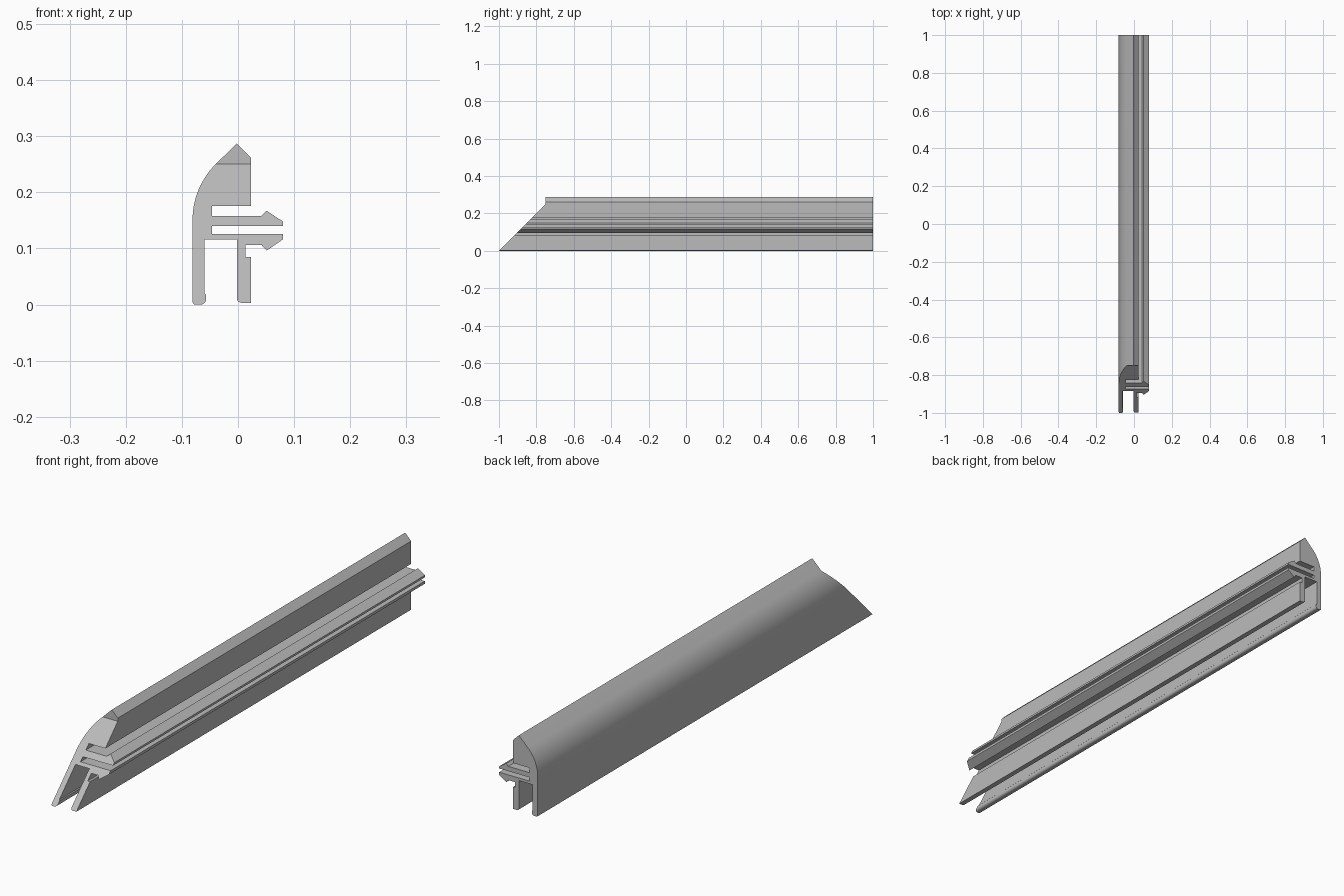
import bpy, bmesh, math

cube = bpy.data.objects.get("Cube")
if cube:
    bpy.data.objects.remove(cube, do_unlink=True)

metal = bpy.data.materials.new("plain_grey")
metal.use_nodes = True
grey = (0.5, 0.5, 0.5, 1)
metal.diffuse_color = grey
metal.node_tree.nodes["Principled BSDF"].inputs["Base Color"].default_value = grey

SPLIT = 0.25      # height where the mitred end turns upright


def arc(cx, cz, r, start, end, steps):
    """Points on an arc, angles in degrees."""
    angles = [math.radians(start + (end - start) * i / steps) for i in range(steps + 1)]
    return [(cx + r * math.cos(a), cz + r * math.sin(a)) for a in angles]


# Lower cross-section, from the right shoulder clockwise to the left shoulder
section = [(0.023, SPLIT), (0.023, 0.176), (-0.046, 0.176), (-0.046, 0.158)]
# upper and lower barbed tongues
section += [(0.042, 0.158), (0.051, 0.167), (0.08, 0.148), (0.08, 0.14),
            (-0.046, 0.14), (-0.046, 0.126),
            (0.08, 0.126), (0.08, 0.116), (0.051, 0.096), (0.042, 0.106),
            (0.013, 0.106), (0.013, 0.085), (0.023, 0.085)]
# right leg with rounded inner corner
section += [(0.023, 0.003)] + arc(0.006, 0.011, 0.008, 270, 180, 5)
# channel roof, then the left leg with its beaded foot
section += [(-0.002, 0.116), (-0.06, 0.116), (-0.06, 0.02), (-0.057, 0.017)]
section += arc(-0.066, 0.009, 0.009, 0, -90, 5)
section += arc(-0.076, 0.005, 0.005, 270, 180, 4)
# curved back
section += arc(0.059, 0.151, 0.14, 180, 135, 14)[:-1] + [(-0.04, SPLIT)]
crest = [(-0.002, 0.287), (0.023, 0.262)]

bm = bmesh.new()
outline = section + crest
front = [bm.verts.new((x, -1 + min(z, SPLIT), z)) for x, z in outline]
back = [bm.verts.new((x, 1, z)) for x, z in outline]
n, k = len(outline), len(section)

# Long sides
for i in range(n):
    j = (i + 1) % n
    bm.faces.new((front[i], front[j], back[j], back[i]))
# Sloping end, upright crest end and square back end
bm.faces.new(front[:k])
bm.faces.new([front[k - 1]] + front[k:] + [front[0]])
bm.faces.new(back)
bmesh.ops.recalc_face_normals(bm, faces=bm.faces)
caps = [f for f in bm.faces if len(f.verts) > 4 or abs(f.normal.y) > 0.5]
bmesh.ops.triangulate(bm, faces=caps, ngon_method='EAR_CLIP')

mesh = bpy.data.meshes.new("trim_rail")
bm.to_mesh(mesh)
bm.free()
mesh.materials.append(metal)
rail = bpy.data.objects.new("trim_rail", mesh)
bpy.context.collection.objects.link(rail)
bpy.context.view_layer.objects.active = rail
rail.select_set(True)
bpy.ops.object.shade_smooth_by_angle(angle=math.radians(25))
